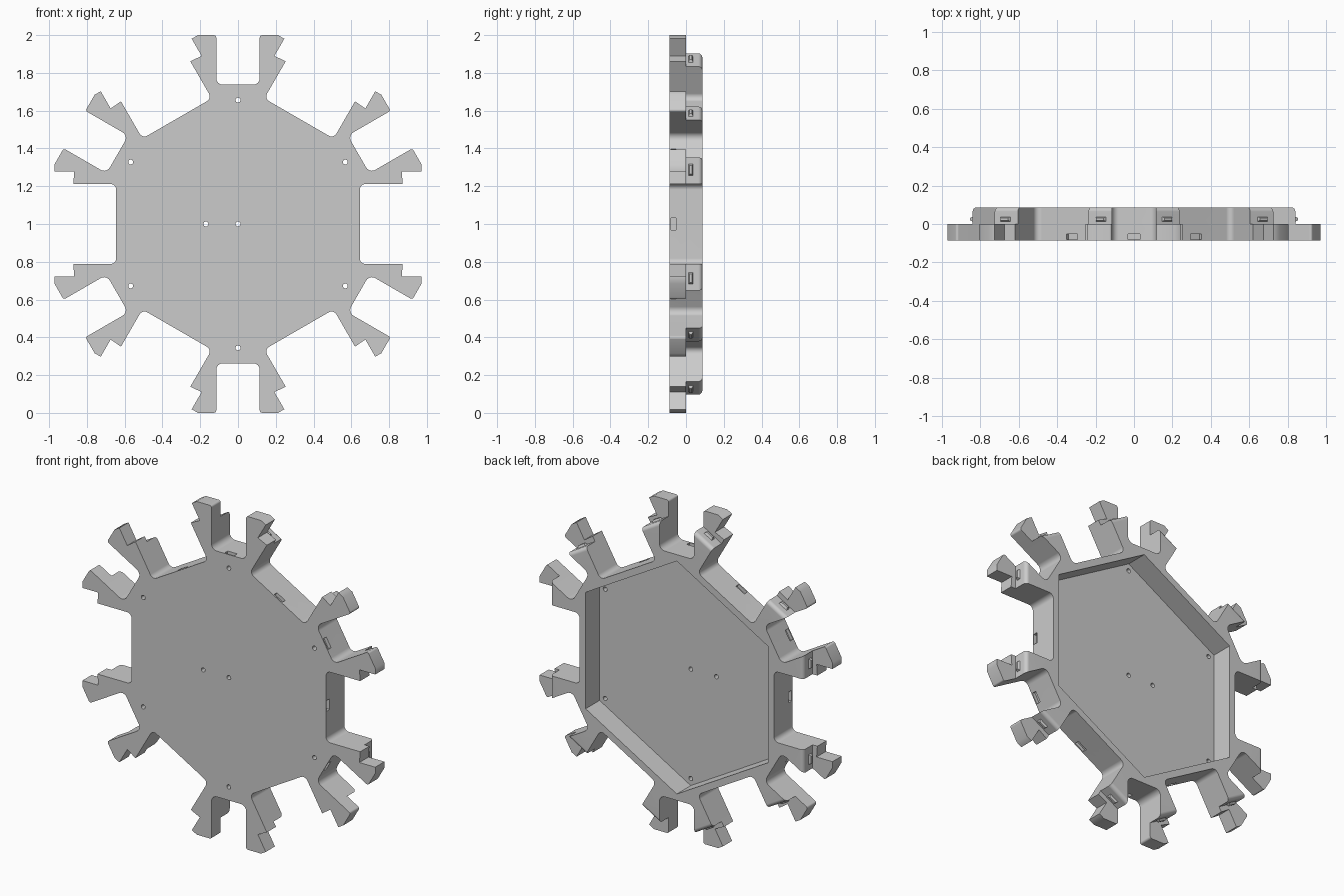
import bpy, bmesh
from math import radians, cos, sin, tan, pi
from mathutils import Vector, Matrix

CENTRE_Z = 1.0
HALF = 0.087      # half of the total thickness
FLOOR = -0.045    # depth of the tray floor
TIP = 0.84        # reach of the back arms
SOFT = 0.022      # rounding of the back arm tips

if bpy.data.objects.get("Cube"):
    bpy.data.objects.remove(bpy.data.objects["Cube"], do_unlink=True)

grey = bpy.data.materials.new("plain_grey")
grey.use_nodes = True
grey.diffuse_color = (0.6, 0.6, 0.6, 1)
grey.node_tree.nodes["Principled BSDF"].inputs["Base Color"].default_value = (0.6, 0.6, 0.6, 1)


def finish(name, bm):
    bmesh.ops.remove_doubles(bm, verts=bm.verts, dist=0.0001)
    bmesh.ops.recalc_face_normals(bm, faces=bm.faces)
    mesh = bpy.data.meshes.new(name)
    bm.to_mesh(mesh)
    bm.free()
    mesh.materials.append(grey)
    obj = bpy.data.objects.new(name, mesh)
    obj.location.z = CENTRE_Z
    bpy.context.collection.objects.link(obj)
    return obj


def at_depth(points, y):
    return [Vector((p.x, y, p.y)) for p in points]


def add_face(bm, points):
    bm.faces.new([bm.verts.new(p) for p in points])


def bridge(bm, lower, upper):
    """Wall of quads between two matching closed loops."""
    for i in range(len(lower)):
        add_face(bm, (lower[i - 1], lower[i], upper[i], upper[i - 1]))


def fill(bm, normal, loops):
    """Flat face bounded by the first loop, with the others as holes."""
    edges = []
    for loop in loops:
        verts = [bm.verts.new(p) for p in loop]
        edges += [bm.edges.new((verts[i - 1], verts[i])) for i in range(len(verts))]
    bmesh.ops.triangle_fill(bm, use_beauty=True, edges=edges, normal=normal)


def polygon(radius, sides, centre=(0, 0), start=0.0):
    return [Vector(centre) + radius * Vector((cos(start + 2 * pi * i / sides), sin(start + 2 * pi * i / sides)))
            for i in range(sides)]


def rounded(corners, steps=6):
    """Round every corner of a closed loop that has a radius."""
    out = []
    for i, (p, r) in enumerate(corners):
        if r == 0:
            out.append(p)
            continue
        a = (corners[i - 1][0] - p).normalized()
        b = (corners[(i + 1) % len(corners)][0] - p).normalized()
        half = a.angle(b) / 2
        centre = p + (a + b).normalized() * (r / sin(half))
        start = (p + a * (r / tan(half)) - centre).normalized()
        end = (p + b * (r / tan(half)) - centre).normalized()
        out += [centre + r * start.slerp(end, s / steps) for s in range(steps + 1)]
    return out


def repeat(half_arm):
    """Twelve copies of a half sector: six turned, six mirrored."""
    copies = []
    for k in range(6):
        spin, next_spin = (Matrix.Rotation(radians(60 * n), 2) for n in (k, k + 1))
        copies.append([(spin @ Vector((u, v)), r) for u, v, r in half_arm])
        copies.append([(next_spin @ Vector((u, -v)), r) for u, v, r in reversed(half_arm)])
    return copies


def outline(half_arm):
    return rounded(sum(repeat(half_arm), []))


def on_slot(u, r):
    """Point on the slanted wall of the slot between two arms."""
    return (u, 0.269 + (u - 0.696) * tan(pi / 6), r)


def add_socket_wall(bm, a, b):
    """Wall panel with a shallow rectangular clip socket."""
    middle, along = (a + b) / 2, (b - a).normalized() * 0.032
    outward = Vector((middle.x, 0, middle.y)).normalized()
    left, right = middle - along, middle + along
    panel = at_depth((a, b), -HALF) + at_depth((b, a), 0)
    rim = at_depth((left, right), -0.08) + at_depth((right, left), -0.052)
    back = [p - outward * 0.02 for p in rim]
    fill(bm, outward, [panel, rim])
    bridge(bm, rim, back)
    add_face(bm, back)


wall_root = (0.645, 0.212, 0.03)
slot_root = on_slot(0.696, 0.035)
hook = [(TIP, 0.212, 0), (0.872, 0.212, 0), (0.867, 0.278, 0), (0.972, 0.278, 0),
        (0.972, 0.315, 0), on_slot(0.923, 0.012), on_slot(TIP, 0)]
front = outline([wall_root, *hook, slot_root])
facing = Vector((0, 1, 0))
bm = bmesh.new()

# Front layer walls, with sockets on the hexagon sides and slot bottoms
for i in range(len(front)):
    a, b = front[i - 1], front[i]
    if abs(a.length - b.length) < 0.0001 and (b - a).length > 0.1:
        add_socket_wall(bm, a, b)
    else:
        add_face(bm, at_depth((a, b), -HALF) + at_depth((b, a), 0))

# Ledges where the hooked ends reach past the back layer
for arm in repeat(hook):
    add_face(bm, at_depth(rounded(arm), 0))

# Back layer walls, drawn in at the top to soften the arm tips
levels = [(TIP, 0)]
for s in range(5):
    angle = s * pi / 8
    levels.append((TIP - SOFT * (1 - cos(angle)), HALF - SOFT * (1 - sin(angle))))
rings = [at_depth(outline([wall_root, (u, 0.212, 0), on_slot(u, 0), slot_root]), y) for u, y in levels]
for lower, upper in zip(rings, rings[1:]):
    bridge(bm, lower, upper)

# Tray cavity, floor and pin holes
cavity = polygon(0.605 / cos(pi / 6), 6, start=pi / 6)
centres = polygon(0.656, 6, start=pi / 6) + [Vector((0, 0)), Vector((-0.17, 0))]
holes = [polygon(0.013, 16, c) for c in centres]
fill(bm, facing, [rings[-1], at_depth(cavity, HALF)])
bridge(bm, at_depth(cavity, FLOOR), at_depth(cavity, HALF))
for shape, y in ((cavity, FLOOR), (front, -HALF)):
    fill(bm, facing, [at_depth(loop, y) for loop in [shape] + holes])
for hole in holes:
    bridge(bm, at_depth(hole, -HALF), at_depth(hole, FLOOR))
tray = finish("hexagonal_tray", bm)

# Tapered clip nubs on the back arm tips
bm = bmesh.new()
for k in range(6):
    for side in (-1, 1):
        cube = bmesh.ops.create_cube(bm, size=1)["verts"]
        for v in cube:
            if v.co.x > 0:
                v.co.y *= 0.4
                v.co.z *= 0.7
        place = (Matrix.Rotation(radians(-60 * k), 4, 'Y')
                 @ Matrix.Translation((0.844, 0.025, side * 0.287))
                 @ Matrix.Diagonal((0.018, 0.03, 0.064, 1)))
        bmesh.ops.transform(bm, matrix=place, verts=cube)
finish("clip_nubs", bm)

# Smooth the fillets, keep the hard edges and flat walls
bpy.context.view_layer.objects.active = tray
tray.select_set(True)
bpy.ops.object.shade_smooth_by_angle(angle=radians(30))
tray.modifiers.new("flat_walls", 'WEIGHTED_NORMAL').keep_sharp = True
